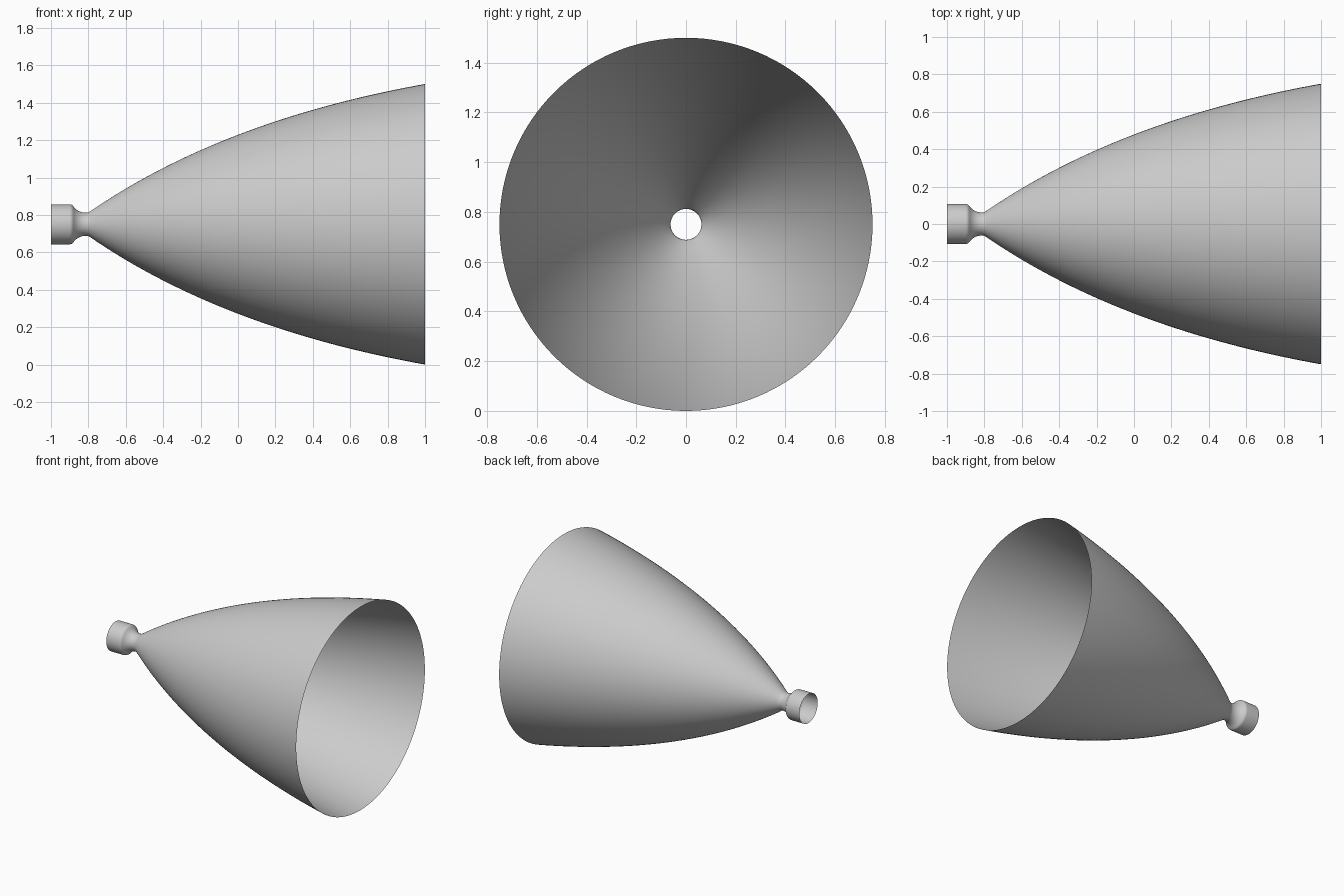
import bpy
import bmesh
import math
from mathutils import Vector

SEGMENTS = 128
AXIS_HEIGHT = 0.75

cube = bpy.data.objects.get("Cube")
if cube:
    bpy.data.objects.remove(cube, do_unlink=True)

metal = bpy.data.materials.new("light grey metal")
metal.use_nodes = True
grey = (0.6, 0.6, 0.6, 1)
metal.diffuse_color = grey
metal.node_tree.nodes["Principled BSDF"].inputs["Base Color"].default_value = grey


def bezier(a, b, c, steps):
    """Points on a quadratic curve as (position along axis, radius)."""
    a, b, c = Vector(a), Vector(b), Vector(c)
    return [a * (1 - t) ** 2 + b * 2 * t * (1 - t) + c * t * t
            for t in (i / steps for i in range(steps + 1))]


def revolve(name, profile):
    """Open thin shell turned around the x axis."""
    bm = bmesh.new()
    verts = [bm.verts.new((x, 0, r)) for x, r in profile]
    edges = [bm.edges.new(pair) for pair in zip(verts, verts[1:])]
    bmesh.ops.spin(bm, geom=verts + edges, cent=(0, 0, 0), axis=(1, 0, 0),
                   angle=math.tau, steps=SEGMENTS, use_merge=True)
    bmesh.ops.remove_doubles(bm, verts=bm.verts, dist=1e-5)
    # Make every face point away from the axis
    bm.normal_update()
    for face in bm.faces:
        middle = face.calc_center_median()
        if face.normal.dot(Vector((0, middle.y, middle.z))) < 0:
            face.normal_flip()
    mesh = bpy.data.meshes.new(name)
    bm.to_mesh(mesh)
    bm.free()
    mesh.materials.append(metal)
    obj = bpy.data.objects.new(name, mesh)
    obj.location.z = AXIS_HEIGHT
    bpy.context.collection.objects.link(obj)
    bpy.ops.object.select_all(action='DESELECT')
    obj.select_set(True)
    bpy.context.view_layer.objects.active = obj
    bpy.ops.object.shade_smooth_by_angle(angle=math.radians(40))


# Chamber wall, rounded shoulder, throat and flared bell in one profile
chamber = [(-1, 0.107), (-0.9, 0.107)]
shoulder = bezier((-0.9, 0.107), (-0.888, 0.107), (-0.88, 0.096), 4)
throat_in = bezier((-0.88, 0.096), (-0.855, 0.062), (-0.815, 0.062), 10)
throat_out = bezier((-0.815, 0.062), (-0.8, 0.062), (-0.79, 0.069), 4)
bell = bezier((-0.79, 0.069), (-0.082, 0.556), (1, 0.75), 40)
revolve("nozzle_shell", chamber + shoulder[1:] + throat_in[1:]
        + throat_out[1:] + bell[1:])
